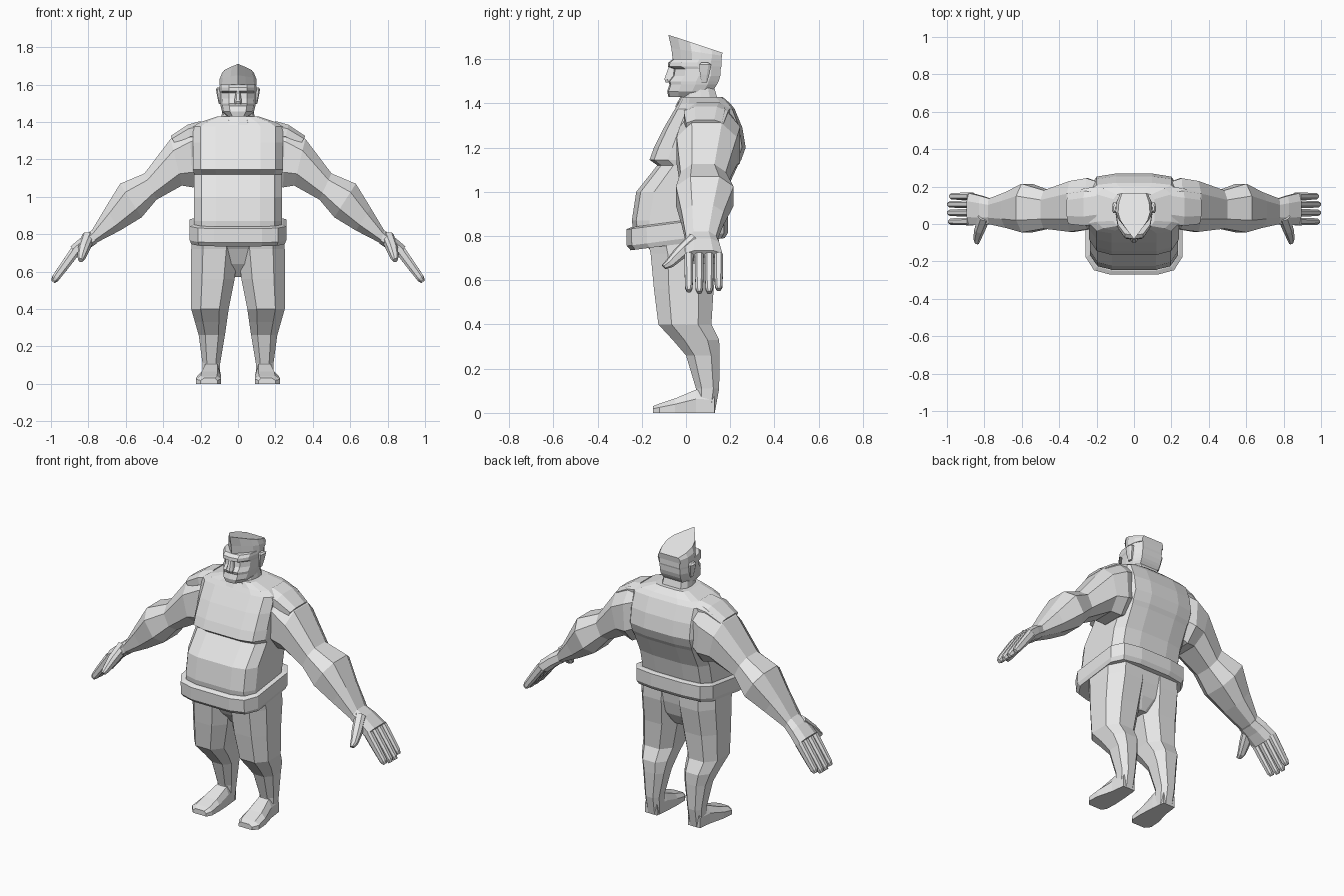
import bpy
import bmesh
from mathutils import Vector

cube = bpy.data.objects.get("Cube")
if cube:
    bpy.data.objects.remove(cube, do_unlink=True)

grey = bpy.data.materials.new("plain_grey")
grey.use_nodes = True
grey.diffuse_color = (0.8, 0.8, 0.8, 1)
grey.node_tree.nodes["Principled BSDF"].inputs["Base Color"].default_value = (0.8, 0.8, 0.8, 1)


def loft(name, rings, mirror=False):
    """Skin a row of equal rings, cap both ends, optionally mirror across x."""
    bm = bmesh.new()
    loops = [[bm.verts.new(p) for p in ring] for ring in rings]
    n = len(loops[0])
    for a, b in zip(loops, loops[1:]):
        for i in range(n):
            j = (i + 1) % n
            bm.faces.new((a[i], a[j], b[j], b[i]))
    bm.faces.new(loops[0][::-1])
    bm.faces.new(loops[-1])
    bmesh.ops.recalc_face_normals(bm, faces=bm.faces)
    mesh = bpy.data.meshes.new(name)
    bm.to_mesh(mesh)
    bm.free()
    mesh.materials.append(grey)
    obj = bpy.data.objects.new(name, mesh)
    bpy.context.collection.objects.link(obj)
    if mirror:
        mod = obj.modifiers.new("Mirror", "MIRROR")
        mod.use_mirror_merge = False
    return obj


def both(half):
    """Complete a half outline running from front to back."""
    return half + [(-x, y) for x, y in reversed(half) if x]


BODY = both([(0, -1), (.5, -1), (.83, -.9), (1, -.6), (1, 0), (1, .65), (.83, .92), (.4, 1), (0, 1)])
HEAD = both([(0, -1), (.5, -.94), (.88, -.5), (1, .1), (.95, .6), (.7, 1), (0, 1)])
HAIR = both([(0, -1), (.4, -.65), (.85, -.2), (1, .15), (.95, .6), (.75, 1), (0, 1)])
OCT = both([(.5, -1), (1, -.5), (1, .5), (.5, 1)])


def plan(shape, z, x0, x1, front, back, tilt=0):
    """Level (or tilted) ring between side and depth limits."""
    cx, hx, cy, hy = (x0 + x1) / 2, (x1 - x0) / 2, (front + back) / 2, (back - front) / 2
    return [Vector((cx + hx * u, cy + hy * v, z + tilt * (cy + hy * v))) for u, v in shape]


def stack(name, shape, rows, tilt=0):
    """Centred loft from rows of height, half width, front, back."""
    return loft(name, [plan(shape, z, -w, w, f, b, tilt) for z, w, f, b in rows])


def limb_ring(top, bottom, front, back):
    """Slanted ring given its upper and lower (x, z) points and depth limits."""
    t, b = Vector((top[0], 0, top[1])), Vector((bottom[0], 0, bottom[1]))
    mid, up = (t + b) / 2, (t - b) / 2
    return [mid + up * u + Vector((0, (front + back) / 2 + v * (back - front) / 2, 0)) for u, v in OCT]


# Torso: overhanging chest above a heavy belly
stack("torso", BODY, [
    (.80, .235, -.235, .15), (.87, .235, -.245, .15), (1.0, .235, -.225, .18),
    (1.12, .235, -.13, .235), (1.145, .24, -.165, .25), (1.2, .24, -.145, .27),
    (1.29, .24, -.10, .255), (1.375, .24, -.05, .22), (1.4, .2, -.035, .2), (1.43, .11, -.02, .165)])

# Belt, lower at the front
stack("belt", BODY, [(.768, .25, -.25, .175), (.79, .258, -.268, .19),
                     (.865, .258, -.27, .19), (.872, .24, -.25, .17)], tilt=.13)

# Pelvis joining the legs
stack("pelvis", BODY, [(.8, .235, -.21, .15), (.72, .21, -.15, .14),
                       (.64, .1, -.11, .12), (.57, .03, -.05, .08)])

# Legs and feet
legs = [(.80, .0, .245, -.18, .15), (.72, .0, .25, -.16, .15), (.56, .018, .25, -.145, .125),
        (.40, .05, .25, -.125, .115), (.33, .06, .23, -.06, .15), (.26, .07, .21, .0, .152),
        (.11, .095, .19, .045, .15), (.0, .1, .185, .05, .13)]
loft("leg", [plan(OCT, *row) for row in legs], mirror=True)


def foot_ring(y, x0, x1, height):
    low, high = .15 * (x1 - x0), .2 * (x1 - x0)
    return [Vector((x, y, z)) for x, z in (
        (x0, 0), (x1, 0), (x1, height * .6), (x1 - high, height), (x0 + low, height), (x0, height * .6))]


loft("foot", [foot_ring(*row) for row in (
    (.13, .105, .185, .1), (.045, .095, .195, .105), (-.05, .09, .22, .065),
    (-.12, .092, .225, .042), (-.15, .11, .2, .03))], mirror=True)

# Arms, bent slightly at the elbow
loft("arm", [limb_ring(*row) for row in (
    ((.18, 1.40), (.18, 1.08), .0, .22), ((.26, 1.375), (.24, 1.05), -.03, .245),
    ((.36, 1.31), (.30, 1.06), -.042, .23), ((.50, 1.125), (.435, .985), -.025, .18),
    ((.63, 1.07), (.515, .89), -.045, .215), ((.71, .94), (.63, .82), -.02, .17),
    ((.785, .815), (.765, .75), .0, .135))], mirror=True)

# Shoulder caps
loft("shoulder_cap", [limb_ring(*row) for row in (
    ((.2, 1.405), (.2, 1.3), .0, .2), ((.27, 1.385), (.25, 1.3), -.01, .19),
    ((.36, 1.325), (.33, 1.27), .0, .17))], mirror=True)

# Hands: palm, four fingers and a thumb
loft("palm", [limb_ring(*row) for row in (
    ((.775, .825), (.755, .75), .0, .135), ((.83, .79), (.80, .72), -.005, .15),
    ((.895, .735), (.85, .675), -.005, .165))], mirror=True)

for name, y, reach in (("index", .013, .96), ("middle", .06, 1), ("ring", .105, 1), ("little", .148, .92)):
    rows = []
    for s, thick, wide in ((0, .027, .02), (.5, .024, .019), (.9, .02, .017), (1, .012, .01)):
        x, z = .87 + .12 * s * reach, .71 - .165 * s * reach
        rows.append(limb_ring((x + thick * .8, z + thick * .6), (x - thick * .8, z - thick * .6),
                              y - wide, y + wide))
    loft(name + "_finger", rows, mirror=True)

thumb = []
path = [(Vector((.80, .04, .785)), .032), (Vector((.825, -.03, .72)), .028),
        (Vector((.838, -.075, .675)), .02), (Vector((.84, -.1, .66)), .012)]
turn = (path[-1][0] - path[0][0]).to_track_quat("Z", "Y")
for centre, r in path:
    thumb.append([centre + turn @ Vector((u * r, v * r, 0)) for u, v in OCT])
loft("thumb", thumb, mirror=True)

# Neck and head, with recessed eyes beneath the brow
stack("neck", HEAD, [(1.385, .11, -.05, .17), (1.43, .088, -.025, .14), (1.5, .08, -.01, .12)])
stack("head", HEAD, [
    (1.43, .06, -.08, .10), (1.455, .085, -.085, .12), (1.485, .093, -.075, .14), (1.50, .095, -.08, .148),
    (1.525, .097, -.06, .155), (1.556, .097, -.055, .157), (1.566, .098, -.082, .16),
    (1.585, .098, -.08, .16), (1.60, .097, -.06, .16)])

# Swept hair, peaked at the front
hair = [plan(HAIR, 1.595, -.1, .1, -.06, .16), plan(HAIR, 1.64, -.098, .098, -.066, .163, -.15),
        plan(HAIR, 1.684, -.085, .085, -.08, .165, -.33)]
loft("hair", hair)

# Nose
stack("nose", OCT, [(1.495, .02, -.092, -.04), (1.51, .02, -.098, -.04), (1.565, .011, -.078, -.04)])

# Ears
loft("ear", [plan(OCT, *row) for row in (
    (1.495, .09, .102, .07, .095), (1.53, .09, .11, .063, .105),
    (1.575, .09, .118, .06, .115), (1.585, .09, .11, .07, .1))], mirror=True)
